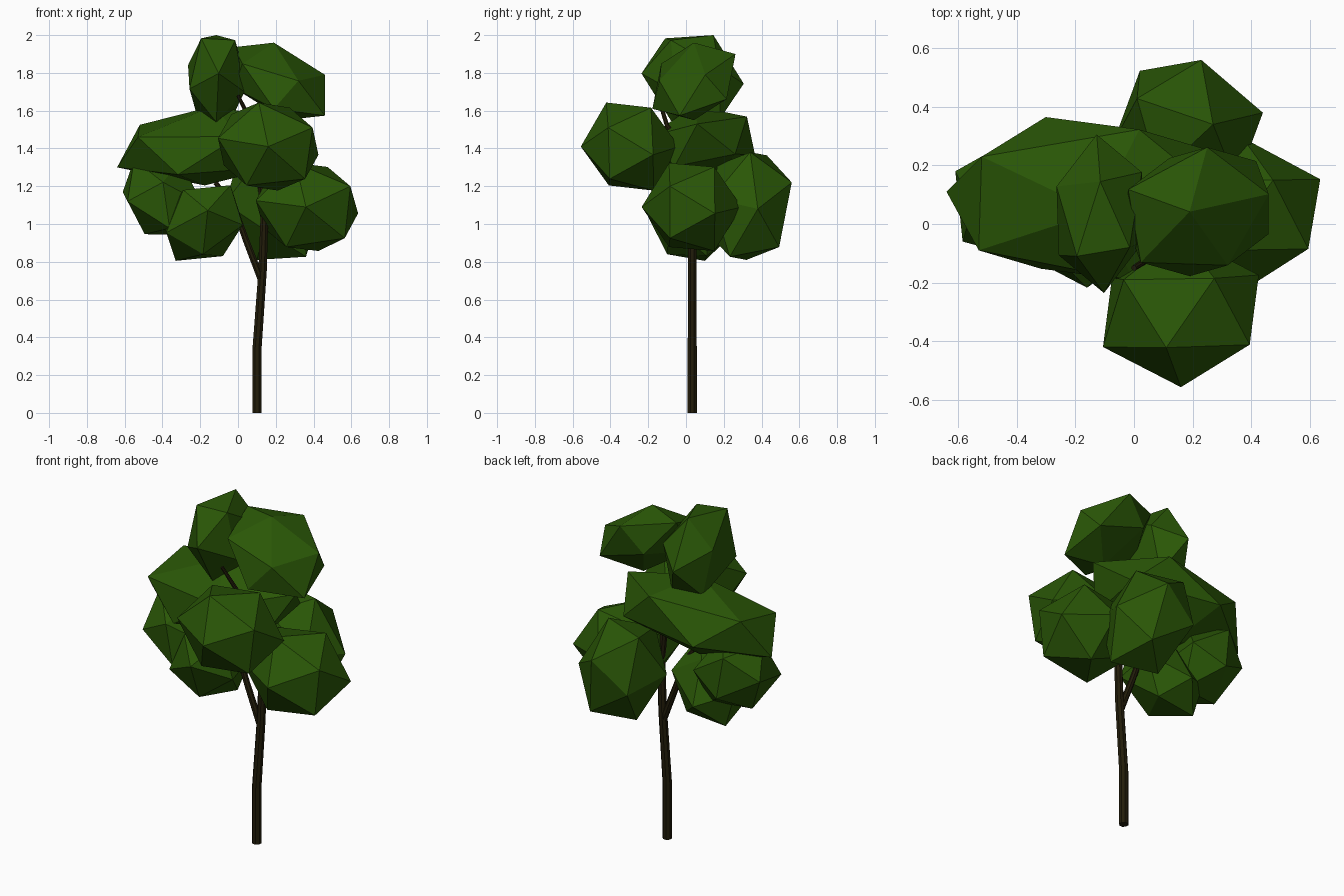
import bpy
import bmesh
import math
from mathutils import Vector, Matrix

cube = bpy.data.objects.get("Cube")
if cube:
    bpy.data.objects.remove(cube)


def material(name, rgb):
    mat = bpy.data.materials.new(name)
    mat.use_nodes = True
    mat.diffuse_color = (*rgb, 1)
    bsdf = mat.node_tree.nodes["Principled BSDF"]
    bsdf.inputs["Base Color"].default_value = (*rgb, 1)
    bsdf.inputs["Roughness"].default_value = 0.9
    return mat


leaf_green = material("leaf green", (0.023, 0.095, 0.002))
bark_brown = material("bark brown", (0.016, 0.012, 0.003))


def finish(name, bm, mat):
    bmesh.ops.recalc_face_normals(bm, faces=bm.faces)
    mesh = bpy.data.meshes.new(name)
    bm.to_mesh(mesh)
    bm.free()
    mesh.materials.append(mat)
    obj = bpy.data.objects.new(name, mesh)
    bpy.context.collection.objects.link(obj)
    return obj


def foliage(name, centre, *corners):
    """Stretched icosahedron, set by its centre and the offsets of the
    three corners of one face."""
    bm = bmesh.new()
    bmesh.ops.create_icosphere(bm, subdivisions=1, radius=1)
    bm.faces.ensure_lookup_table()
    source = Matrix([v.co for v in bm.faces[0].verts]).transposed()
    target = Matrix(corners).transposed()
    stretch = target @ source.inverted()
    for v in bm.verts:
        v.co = Vector(centre) + stretch @ v.co
    return finish(name, bm, leaf_green)


def limb(name, points, radii, sides=8):
    """Faceted tube through the points."""
    bm = bmesh.new()
    rings = []
    points = [Vector(p) for p in points]
    for i, (p, r) in enumerate(zip(points, radii)):
        along = points[min(i + 1, len(points) - 1)] - points[max(i - 1, 0)]
        # Keep the foot flat on the ground
        turn = Vector((0, 0, 1)).rotation_difference(along) if p.z > 0 else Matrix.Identity(3)
        ring = []
        for k in range(sides):
            t = math.tau * (k + 0.5) / sides
            ring.append(bm.verts.new(p + turn @ Vector((r * math.cos(t), r * math.sin(t), 0))))
        rings.append(ring)
    for a, b in zip(rings, rings[1:]):
        for k in range(sides):
            n = (k + 1) % sides
            bm.faces.new((a[k], a[n], b[n], b[k]))
    bm.faces.new(rings[0])
    bm.faces.new(rings[-1])
    return finish(name, bm, bark_brown)


# Trunk and branches
limb("trunk", [(0.1, 0.033, 0), (0.1, 0.033, 0.33), (0.13, 0.033, 0.75),
               (0.14, 0.033, 1.05), (0.11, 0.033, 1.35)],
     [0.026, 0.026, 0.024, 0.022, 0.02])
limb("side_branch", [(0.125, 0.033, 0.7), (0.04, 0.033, 0.92), (-0.02, 0.033, 1.09), (-0.12, 0.033, 1.22)],
     [0.02, 0.018, 0.016, 0.014])
limb("upper_branch", [(0.11, 0.033, 1.33), (0.08, -0.1, 1.52), (0.0, -0.15, 1.68)],
     [0.018, 0.013, 0.01])

# Foliage clumps
foliage("top_narrow_foliage", (-0.115, 0.035, 1.77),
        (0, 0.11, 0.23), (-0.08, -0.145, 0.213), (0.1, -0.115, 0.203))
foliage("top_wide_foliage", (0.22, 0.042, 1.755),
        (0.24, 0.06, 0.035), (-0.03, 0, 0.205), (0.03, 0.22, 0.145))
foliage("front_foliage", (0.16, -0.297, 1.41),
        (0, -0.26, 0), (-0.05, -0.125, 0.233), (0.235, -0.115, 0.1))
foliage("middle_foliage", (-0.15, 0.085, 1.415),
        (-0.49, 0.025, -0.115), (-0.38, -0.175, 0.045), (-0.37, 0.145, 0.11))
foliage("back_foliage", (0.185, 0.33, 1.095),
        (0.255, 0.05, -0.015), (0.085, 0.01, 0.285), (0.045, 0.23, 0.125))
foliage("low_left_foliage", (0.365, 0.03, 1.09),
        (-0.005, -0.265, 0), (0.23, -0.115, 0.11), (0.2, -0.115, -0.165))
foliage("low_right_outer_foliage", (-0.4, 0.09, 1.14),
        (-0.21, 0.09, 0.03), (-0.15, -0.03, 0.2), (-0.185, -0.15, -0.02))
foliage("low_right_inner_foliage", (-0.185, 0.01, 1.005),
        (-0.145, 0.09, -0.2), (0.105, 0.1, -0.175), (0, -0.11, -0.165))
